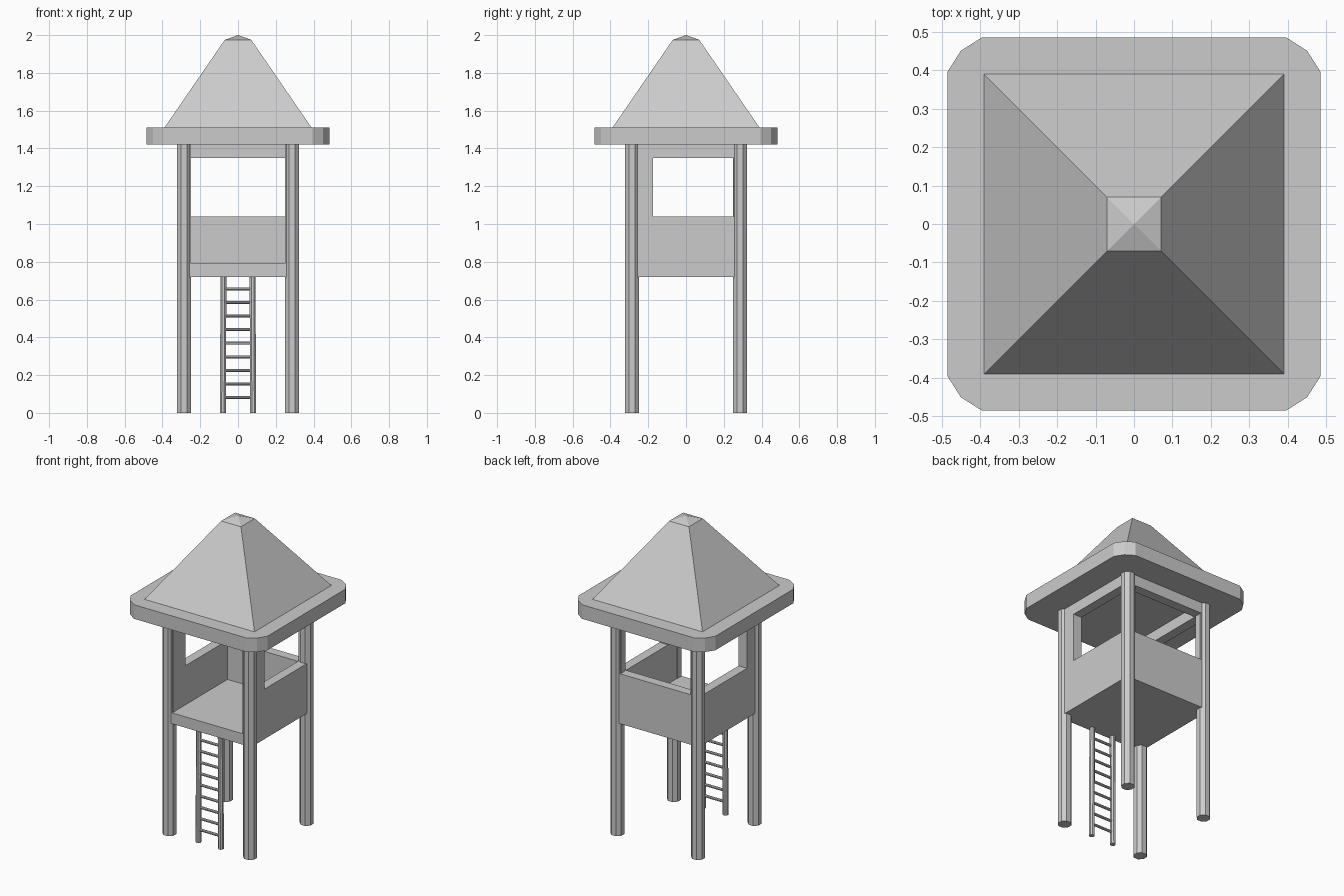
import bpy, bmesh
from math import pi, cos, sin
from mathutils import Vector

if "Cube" in bpy.data.objects:
    bpy.data.objects.remove(bpy.data.objects["Cube"])


def finish(name, bm):
    bmesh.ops.recalc_face_normals(bm, faces=bm.faces)
    mesh = bpy.data.meshes.new(name)
    bm.to_mesh(mesh)
    bm.free()
    obj = bpy.data.objects.new(name, mesh)
    bpy.context.collection.objects.link(obj)
    return obj


def box(name, x, y, z):
    bm = bmesh.new()
    bmesh.ops.create_cube(bm, size=1)
    for v in bm.verts:
        v.co = [a[0] + (c + 0.5) * (a[1] - a[0]) for a, c in zip((x, y, z), v.co)]
    return finish(name, bm)


def loft(name, rings, tip=None):
    """Skin equal-length rings of points; close the end with a cap or a tip."""
    bm = bmesh.new()
    loops = [[bm.verts.new(p) for p in ring] for ring in rings]
    n = len(loops[0])
    for a, b in zip(loops, loops[1:]):
        for i in range(n):
            bm.faces.new((a[i], a[(i + 1) % n], b[(i + 1) % n], b[i]))
    bm.faces.new(loops[0])
    if tip:
        t = bm.verts.new(tip)
        for i in range(n):
            bm.faces.new((loops[-1][i], loops[-1][(i + 1) % n], t))
    else:
        bm.faces.new(loops[-1])
    return finish(name, bm)


def rod(name, start, end, radius, sides=8):
    start, end = Vector(start), Vector(end)
    q = (end - start).to_track_quat('Z', 'Y')
    ring = [Vector((radius * cos((i + 0.5) * 2 * pi / sides),
                    radius * sin((i + 0.5) * 2 * pi / sides), 0)) for i in range(sides)]
    return loft(name, [[p + q @ r for r in ring] for p in (start, end)])


def square(h, z):
    return [(h, h, z), (-h, h, z), (-h, -h, z), (h, -h, z)]


OUT, IN = 0.31, 0.25
FLOOR, DECK, SILL, HEAD, EAVE = 0.72, 0.79, 1.04, 1.35, 1.42

# Corner posts
for sx in (-1, 1):
    for sy in (-1, 1):
        rod("corner_post", (sx * 0.286, sy * 0.286, 0), (sx * 0.286, sy * 0.286, EAVE), 0.041)

# Cabin floor and back wall
box("cabin_floor", (-OUT, OUT), (-OUT, OUT), (FLOOR, DECK))
box("back_wall", (-IN, IN), (IN, OUT), (DECK, SILL))
box("back_lintel", (-IN, IN), (IN, OUT), (HEAD, EAVE))

# Side walls with window openings
for s in (-1, 1):
    x = sorted((s * IN, s * OUT))
    box("side_wall", x, (-OUT, OUT), (DECK, SILL))
    box("side_lintel", x, (-OUT, OUT), (HEAD, EAVE))
    box("window_jamb", x, (-OUT, -0.175), (SILL, HEAD))
    box("back_jamb", x, (0.255, OUT), (SILL, HEAD))

# Ladder
for s in (-1, 1):
    rod("ladder_rail", (s * 0.08, -0.286, 0), (s * 0.077, -0.286, FLOOR), 0.017)
for i in range(9):
    z = 0.081 + i * 0.072
    rod("ladder_rung", (-0.075, -0.286, z), (0.075, -0.286, z), 0.0085)

# Roof eave slab with rounded corners
corner = [(0.485, 0.395), (0.45, 0.45), (0.395, 0.485)]
outline = []
for k in range(4):
    for x, y in corner:
        for _ in range(k):
            x, y = -y, x
        outline.append((x, y))
loft("roof_eave", [[(x, y, z) for x, y in outline] for z in (EAVE, 1.51)])

# Pyramid roof with shallow tip
loft("roof_pyramid", [square(0.393, 1.505), square(0.07, 1.975)], tip=(0, 0, 2.0))
